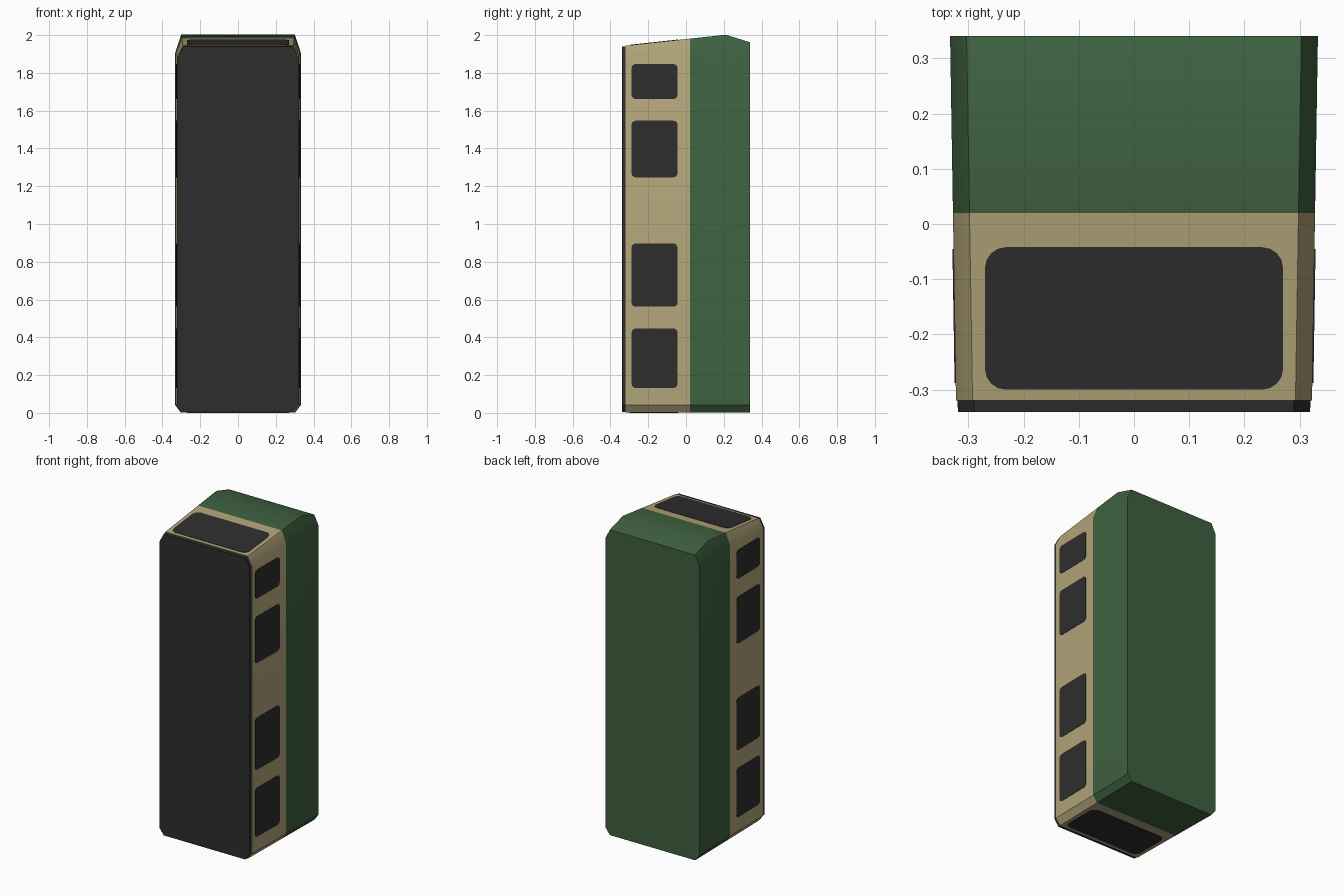
import bpy, bmesh, math

if "Cube" in bpy.data.objects:
    bpy.data.objects.remove(bpy.data.objects["Cube"])


def mat(name, rgb):
    m = bpy.data.materials.new(name)
    m.diffuse_color = (*rgb, 1)
    m.use_nodes = True
    m.node_tree.nodes["Principled BSDF"].inputs["Base Color"].default_value = m.diffuse_color
    return m


DARK = mat("charcoal", (0.027, 0.027, 0.028))
TAN = mat("tan", (0.44, 0.37, 0.19))
GREEN = mat("dark_green", (0.048, 0.118, 0.05))

RIDGE = 0.21                       # y of the highest line of the roof


def half_width(y):                 # body widens slightly towards the back
    return 0.3275 + 0.0162 * y


def roof(y):                       # roof rises to the ridge, then drops
    if y <= RIDGE:
        return 1.94 + 0.06 * (y + 0.34) / (RIDGE + 0.34)
    return 2.0 - 0.04 * (y - RIDGE) / (0.34 - RIDGE)


def section(y, inset=0.0):
    """Chamfered upright rectangle at depth y."""
    w, t, c = half_width(y) - inset, roof(y) - inset, 0.03
    drop = 0.055 + 0.035 * max(0, min(1, (y + 0.34) / 0.55))
    if y > RIDGE:
        drop = 0.06
    b = inset * 0.5
    right = [(w - c, b), (w, b + 0.04), (w, t - drop), (w - c, t)]
    left = [(-x, z) for x, z in reversed(right)]
    return [(x, y, z) for x, z in right + left]


def finish(bm, name, material, smooth=False):
    bmesh.ops.recalc_face_normals(bm, faces=bm.faces)
    me = bpy.data.meshes.new(name)
    bm.to_mesh(me)
    bm.free()
    me.materials.append(material)
    ob = bpy.data.objects.new(name, me)
    bpy.context.collection.objects.link(ob)
    if smooth:
        bpy.ops.object.select_all(action='DESELECT')
        ob.select_set(True)
        bpy.context.view_layer.objects.active = ob
        bpy.ops.object.shade_smooth_by_angle(angle=math.radians(35))
    return ob


def loft(name, rings, material, smooth=True):
    """Closed solid through a list of matching rings."""
    bm = bmesh.new()
    vs = [[bm.verts.new(p) for p in r] for r in rings]
    n = len(rings[0])
    for a, b in zip(vs, vs[1:]):
        for i in range(n):
            j = (i + 1) % n
            bm.faces.new((a[i], a[j], b[j], b[i]))
    bm.faces.new(vs[0])
    bm.faces.new(vs[-1])
    return finish(bm, name, material, smooth)


def rounded_rect(u0, u1, v0, v1, r, steps=4):
    pts = []
    corners = [(u1 - r, v1 - r), (u0 + r, v1 - r), (u0 + r, v0 + r), (u1 - r, v0 + r)]
    for k, (cu, cv) in enumerate(corners):
        for i in range(steps + 1):
            a = math.pi / 2 * (k + i / steps)
            pts.append((cu + r * math.cos(a), cv + r * math.sin(a)))
    return pts


def plate(name, outline, place):
    """Thin window pane; place(u, v, offset) puts it on the body surface."""
    loft(name, [[place(u, v, d) for u, v in outline] for d in (-0.003, 0.002)], DARK, False)


# Front panel, window section and rear shell
loft("front_panel", [section(-0.34, 0.003), section(-0.32, 0.003)], DARK)
loft("middle_body", [section(-0.32), section(0.02)], TAN)
loft("rear_shell", [section(0.02), section(RIDGE), section(0.34)], GREEN)

# Side windows, four on each side
for side, label in ((1, "right"), (-1, "left")):
    for i, (z0, z1) in enumerate([(0.13, 0.445), (0.56, 0.895), (1.245, 1.545), (1.66, 1.845)]):
        plate(f"{label}_window_{i + 1}", rounded_rect(-0.288, -0.045, z0, z1, 0.022),
              lambda y, z, d, s=side: (s * (half_width(y) + d), y, z))

# Roof and underside windows
wide = rounded_rect(-0.27, 0.27, -0.30, -0.042, 0.038)
plate("roof_window", wide, lambda x, y, d: (x, y, roof(y) + d))
plate("underside_window", wide, lambda x, y, d: (x, y, -d))

# Rest the model on the ground
for ob in bpy.context.collection.objects:
    ob.location.z += 0.002
